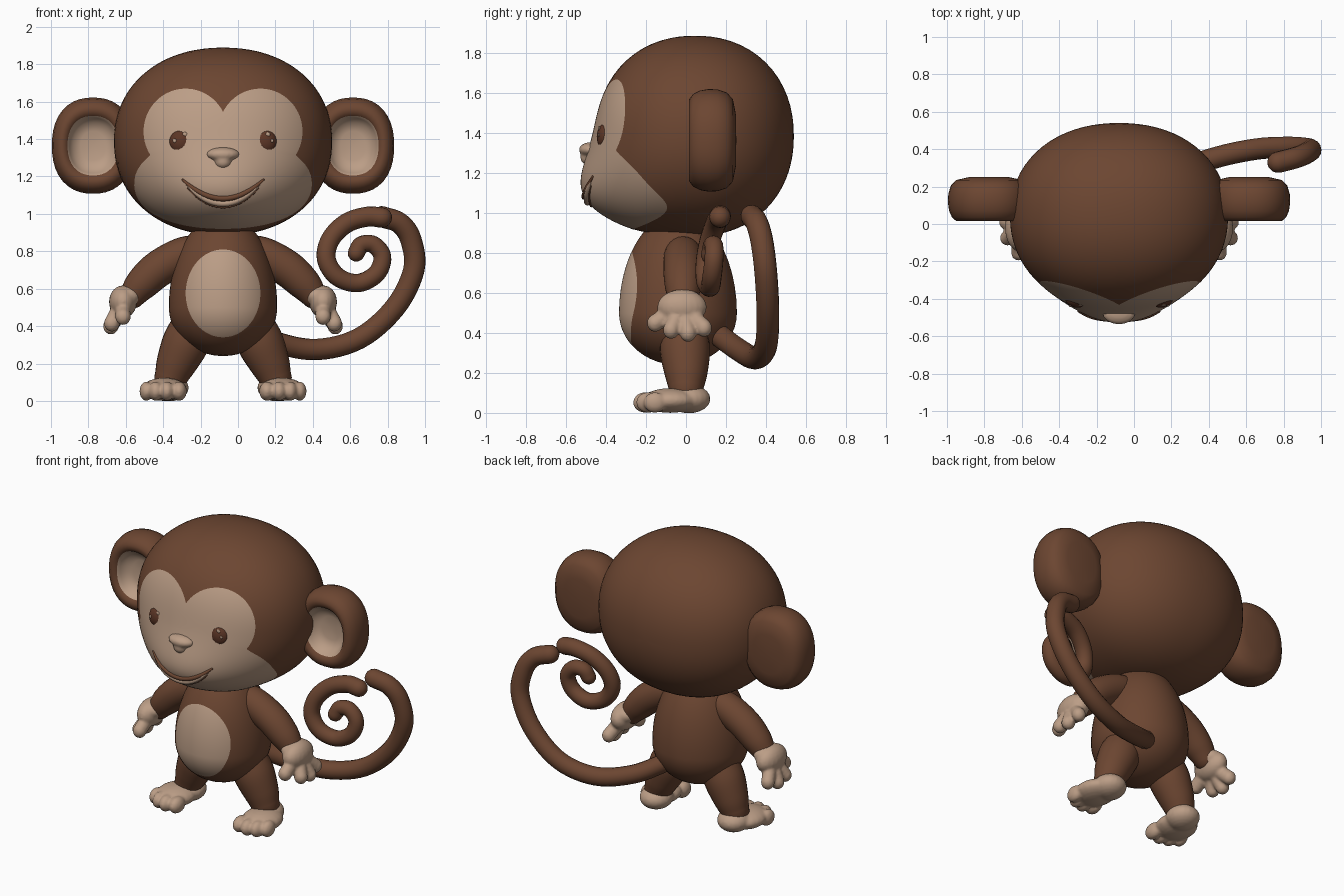
import bpy, bmesh, math
from mathutils import Vector

if "Cube" in bpy.data.objects:
    bpy.data.objects.remove(bpy.data.objects["Cube"])

CX = -0.08  # symmetry plane of the figure (the tail shifts it off x = 0)


def material(name, rgb):
    m = bpy.data.materials.new(name)
    m.diffuse_color = (*rgb, 1)
    m.use_nodes = True
    m.node_tree.nodes["Principled BSDF"].inputs["Base Color"].default_value = m.diffuse_color
    return m


FUR = material("brown fur", (0.150, 0.061, 0.031))
SKIN = material("pale skin", (0.50, 0.34, 0.24))
EYE = material("dark brown eye", (0.105, 0.036, 0.019))


def loft(name, rings, mats, split=0):
    """Skin a list of rings (single-point rings are poles); faces before ring 'split' use mats[1]."""
    bm = bmesh.new()
    rows = [[bm.verts.new(p) for p in r] for r in rings]
    for i, (a, b) in enumerate(zip(rows, rows[1:])):
        n = max(len(a), len(b))
        for k in range(n):
            j = (k + 1) % n
            if len(a) == 1:
                f = bm.faces.new((a[0], b[k], b[j]))
            elif len(b) == 1:
                f = bm.faces.new((a[k], b[0], a[j]))
            else:
                f = bm.faces.new((a[k], b[k], b[j], a[j]))
            f.smooth = True
            f.material_index = 1 if i < split else 0
    bmesh.ops.recalc_face_normals(bm, faces=bm.faces[:])
    return finish(name, bm, mats)


def finish(name, bm, mats):
    me = bpy.data.meshes.new(name)
    bm.to_mesh(me)
    bm.free()
    for m in mats:
        me.materials.append(m)
    ob = bpy.data.objects.new(name, me)
    bpy.context.collection.objects.link(ob)
    return ob


def ball(name, centre, radii, mats, power=2.0, up=None, mask=None, bulge=None, n=24, m=14):
    """Superellipsoid with its pole to the front; rings follow the edge of the mask patch."""
    def point(t, a):
        d = (math.sin(t) * math.cos(a), -math.cos(t), math.sin(t) * math.sin(a))
        r = sum(abs(c) ** power for c in d) ** (-1 / power)
        c = up if up and d[2] > 0 else radii[2]
        return Vector((d[0] * r * radii[0], d[1] * r * radii[1], d[2] * r * c))

    def edge(a):
        lo, hi = 0.0, math.pi / 2
        for _ in range(25):
            mid = (lo + hi) / 2
            p = point(mid, a)
            lo, hi = (mid, hi) if mask(p.x, p.z) else (lo, mid)
        return lo

    angles = [2 * math.pi * k / n for k in range(n)]
    edges = [edge(a) if mask else math.pi / 2 for a in angles]
    rings = []
    for i in range(2 * m + 1):
        if i in (0, 2 * m):
            ring = [point(0 if i == 0 else math.pi, 0)]
        else:
            ring = [point(e * i / m if i <= m else e + (math.pi - e) * (i - m) / m, a)
                    for a, e in zip(angles, edges)]
        for p in ring:
            if bulge:
                p.y -= bulge(p)
            p += Vector(centre)
        rings.append(ring)
    return loft(name, rings, mats, m if mask else 0)


def tube(name, pts, mats, steps=6, n=16):
    """Round-ended tube through (x, y, z, radius) points."""
    P = [Vector(p) for p in pts]
    P = [2 * P[0] - P[1]] + P + [2 * P[-1] - P[-2]]
    path = []
    for a, b, c, d in zip(P, P[1:], P[2:], P[3:]):
        for s in range(steps):
            t = s / steps
            path.append(0.5 * (2 * b + (c - a) * t + (2 * a - 5 * b + 4 * c - d) * t * t
                               + (3 * b - a - 3 * c + d) * t ** 3))
    path.append(P[-2])
    pos = [p.to_3d() for p in path]
    rad = [p[3] for p in path]
    tan = [(pos[min(i + 1, len(pos) - 1)] - pos[max(i - 1, 0)]).normalized() for i in range(len(pos))]
    side = tan[0].orthogonal().normalized()
    rings = []
    for i, (p, r, t) in enumerate(zip(pos, rad, tan)):
        side = (side - t * side.dot(t)).normalized()
        other = t.cross(side)

        def ring(h, s):
            return [p + t * h * r + (side * math.cos(2 * math.pi * k / n)
                    + other * math.sin(2 * math.pi * k / n)) * r * s for k in range(n)]
        if i == 0:
            rings += [[p - t * r]] + [ring(-math.cos(u), math.sin(u)) for u in (0.4, 0.8, 1.2)]
        rings.append(ring(0, 1))
        if i == len(pos) - 1:
            rings += [ring(math.cos(u), math.sin(u)) for u in (1.2, 0.8, 0.4)] + [[p + t * r]]
    return loft(name, rings, mats)


def blob(name, parts, mat):
    """Ellipsoids fused into one soft form."""
    bm = bmesh.new()
    for c, r in parts:
        vs = bmesh.ops.create_uvsphere(bm, u_segments=20, v_segments=12, radius=1)["verts"]
        for v in vs:
            v.co = Vector(c) + Vector([a * b for a, b in zip(v.co, r)])
    ob = finish(name, bm, [mat])
    rm = ob.modifiers.new("fuse", 'REMESH')
    rm.mode, rm.voxel_size, rm.use_smooth_shade = 'VOXEL', 0.009, True
    sm = ob.modifiers.new("soften", 'SMOOTH')
    sm.factor, sm.iterations = 0.5, 4
    return ob


# Head with heart-shaped face patch and muzzle bulge
HC, HR, HP = Vector((CX, 0.045, 1.387)), (0.583, 0.495, 0.502), 2.15


def face_mask(x, z):
    x, z = abs(x), z + HC.z
    return (math.hypot((x - 0.2) / 0.225, (z - 1.44) / 0.23) < 1
            or (x / 0.475) ** 2.2 + (abs(z - 1.16) / 0.24) ** 2.2 < 1
            or (x < 0.2 and 1.1 < z < 1.5))


def muzzle(p):
    w = min(max(-p.y / 0.2, 0), 1)
    w = w * w * (3 - 2 * w)
    return 0.15 * w * math.exp(-0.5 * ((p.x / 0.28) ** 2 + ((p.z + HC.z - 1.05) / 0.17) ** 2))


def face_point(x, z):
    q = 1 - abs(x / HR[0]) ** HP - abs((z - HC.z) / HR[2]) ** HP
    p = Vector((x, -HR[1] * q ** (1 / HP), z - HC.z))
    return Vector((CX + x, HC.y + p.y - muzzle(p), z))


ball("head", HC, HR, [FUR, SKIN], HP, mask=face_mask, bulge=muzzle, n=120, m=28)

# Nose and smiling mouth
blob("nose", [((CX, -0.475, 1.318), (0.09, 0.062, 0.038)),
              ((CX, -0.475, 1.28), (0.05, 0.055, 0.045))], SKIN)
for name, dz, r, mat in (("mouth_line", 0, 0.014, FUR), ("lower_lip", -0.026, 0.017, SKIN),
                         ("lip_crease", -0.046, 0.006, FUR)):
    w = 0.215 if dz == 0 else 0.19
    tube(name, [(*face_point(w * u, 1.082 + dz + 0.1 * u * u), r * (1.05 - 0.6 * u ** 4))
                for u in [k / 6 for k in range(-6, 7)]], [mat], 3, 10)

# Torso with oval belly patch
ball("torso", (CX, -0.04, 0.5), (0.29, 0.295, 0.26), [FUR, SKIN], up=0.5, n=72, m=18,
     mask=lambda x, z: math.hypot(x / 0.2, (z - 0.075) / 0.235) < 1)


def ear(name, s):
    # Cupped ear: oval rings from the hollow, over the rim, to the rounded back
    profile = [(0, .10), (.3, .10), (.48, .085), (.57, .05), (.62, .03), (.7, .016), (.8, .016), (.9, .035),
               (.97, .07), (1, .115), (.99, .16), (.93, .205), (.8, .235), (.5, .25), (0, .252)]
    rings = []
    for k, y in profile:
        ring = []
        for i in range(40 if k else 1):
            a = 2 * math.pi * i / 40
            r = (abs(math.cos(a)) ** 2.3 + abs(math.sin(a)) ** 2.3) ** (-1 / 2.3)
            ring.append((CX + s * (0.695 + 0.22 * k * r * math.cos(a)), y,
                         1.365 + 0.257 * k * r * math.sin(a)))
        rings.append(ring)
    loft(name, rings, [FUR, SKIN], 4)


for label, s in (("left", 1), ("right", -1)):
    def at(x, y, z, *r):
        return (CX + s * x, y, z, *r)

    ear(label + "_ear", s)

    # Eye with two small glints
    eye = Vector(at(0.222, -0.392, 1.383))
    ball(label + "_eye", eye, (0.068, 0.055, 0.073), [EYE])
    for i, (dx, dz, r) in enumerate(((0.018, 0.042, 0.013), (-0.036, 0.008, 0.011), (0.04, 0.008, 0.009))):
        y = -0.055 * math.sqrt(1 - (dx / 0.068) ** 2 - (dz / 0.073) ** 2)
        ball(f"{label}_eye_glint_{i + 1}", eye + Vector((dx, y, dz)), (r, 0.005, r), [SKIN], n=12, m=5)

    # Arm and hand
    tube(label + "_arm", [at(0.06, -0.01, 0.81, 0.075), at(0.2, -0.015, 0.785, 0.095),
                          at(0.34, -0.015, 0.71, 0.098), at(0.43, -0.015, 0.63, 0.09),
                          at(0.485, -0.015, 0.565, 0.072)], [FUR], 6, 24)
    palm = Vector(at(0.535, -0.02, 0.53))
    parts = [(palm, (0.075, 0.125, 0.088)), (at(0.51, -0.015, 0.56), (0.08, 0.1, 0.06))]
    for tip in ((0.535, -0.155, 0.45), (0.595, -0.075, 0.415), (0.6, 0.01, 0.4), (0.585, 0.09, 0.425)):
        for k in range(1, 7):
            parts.append((palm.lerp(Vector(at(*tip)), k / 6), (0.042, 0.041, 0.045)))
    blob(label + "_hand", parts, SKIN)

    # Leg and foot
    tube(label + "_leg", [at(0.15, -0.01, 0.42, 0.115), at(0.2, -0.005, 0.31, 0.125),
                          at(0.25, 0, 0.2, 0.108), at(0.28, 0, 0.125, 0.088)], [FUR], 6, 24)
    foot = [(at(0.285, 0.015, 0.07), (0.102, 0.108, 0.072)), (at(0.315, -0.08, 0.062), (0.122, 0.14, 0.062))]
    for x, y, r in ((0.235, -0.19, 0.052), (0.3, -0.203, 0.05), (0.36, -0.19, 0.048), (0.41, -0.155, 0.046)):
        foot.append((at(x, y, 0.052), (r * 0.8, r * 1.25, 0.052)))
    blob(label + "_foot", foot, SKIN)

# Tail: a long sweeping arc, then a separate spiral curl in front of its end
arc = [(.03, .15, .40), (.2, .265, .315), (.42, .35, .275), (.65, .40, .335), (.84, .41, .50),
       (.94, .40, .70), (.925, .38, .86), (.865, .355, .95), (.77, .33, .985)]
tube("tail", [(*p, 0.057) for p in arc], [FUR])
curl = [(.77, .17, .98), (.69, .17, .985), (.58, .15, .95), (.495, .12, .865), (.472, .10, .76),
        (.53, .10, .665), (.64, .12, .63), (.74, .13, .68), (.772, .14, .77), (.725, .14, .835),
        (.66, .13, .835), (.632, .12, .79)]
tube("tail_curl", [(*p, 0.054 - 0.0008 * i) for i, p in enumerate(curl)], [FUR])
